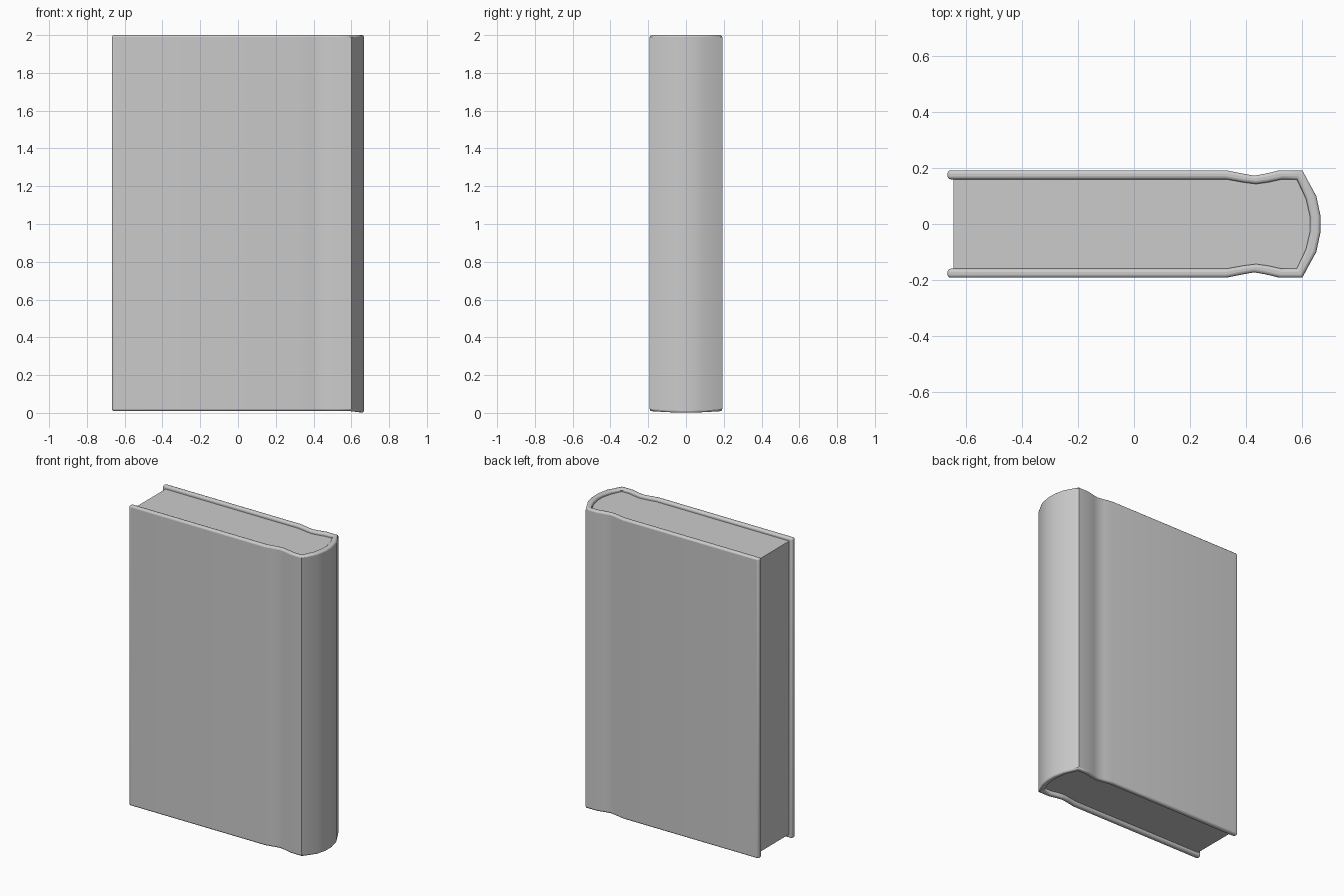
import bpy, bmesh, math

cube = bpy.data.objects.get("Cube")
if cube:
    bpy.data.objects.remove(cube, do_unlink=True)

grey = bpy.data.materials.new("plain grey")
grey.use_nodes = True
color = (0.6, 0.6, 0.6, 1)
grey.diffuse_color = color
grey.node_tree.nodes["Principled BSDF"].inputs["Base Color"].default_value = color


def mirrored(half):
    """Full path from the back board round the spine to the front board."""
    return half + [(x, -y) for x, y in reversed(half)]


def prism(name, outline, bottom, top, drop=0.0):
    """Upright prism; the foot sinks by drop towards the spine."""
    bm = bmesh.new()
    face = bm.faces.new([bm.verts.new((x, y, bottom)) for x, y in outline])
    moved = bmesh.ops.extrude_face_region(bm, geom=[face])["geom"]
    for v in moved:
        if isinstance(v, bmesh.types.BMVert):
            v.co.z = top
    for v in bm.verts:
        if v.co.z < 1 and v.co.x > 0.6:
            v.co.z -= drop * (v.co.x - 0.6) / 0.067
    bmesh.ops.recalc_face_normals(bm, faces=bm.faces)
    mesh = bpy.data.meshes.new(name)
    bm.to_mesh(mesh)
    bm.free()
    mesh.materials.append(grey)
    obj = bpy.data.objects.new(name, mesh)
    bpy.context.collection.objects.link(obj)
    return obj


def smooth(obj):
    bpy.ops.object.select_all(action="DESELECT")
    obj.select_set(True)
    bpy.context.view_layer.objects.active = obj
    bpy.ops.object.shade_smooth_by_angle(angle=math.radians(40))


# Half profiles: board, hinge groove, rounded spine
outer = [(-0.667, 0.192), (0.33, 0.192), (0.39, 0.18), (0.43, 0.173), (0.47, 0.18),
         (0.52, 0.192), (0.602, 0.192), (0.652, 0.1), (0.667, 0.03)]
inner = [(-0.667, 0.16), (0.33, 0.16), (0.39, 0.149), (0.436, 0.143), (0.48, 0.149),
         (0.53, 0.16), (0.582, 0.16), (0.615, 0.09), (0.63, 0.025)]

# Wrapped cover with rounded rims
cover = prism("book_cover", mirrored(outer) + mirrored(inner)[::-1], 0.01, 2.0, 0.01)
bevel = cover.modifiers.new("Rounded rim", "BEVEL")
bevel.width = 0.011
bevel.segments = 3
bevel.limit_method = "ANGLE"
bevel.angle_limit = math.radians(72)
smooth(cover)

# Page block, set back from the rims
pages = [(-0.645, 0.161)] + inner[1:]
smooth(prism("page_block", mirrored(pages), 0.035, 1.98))
